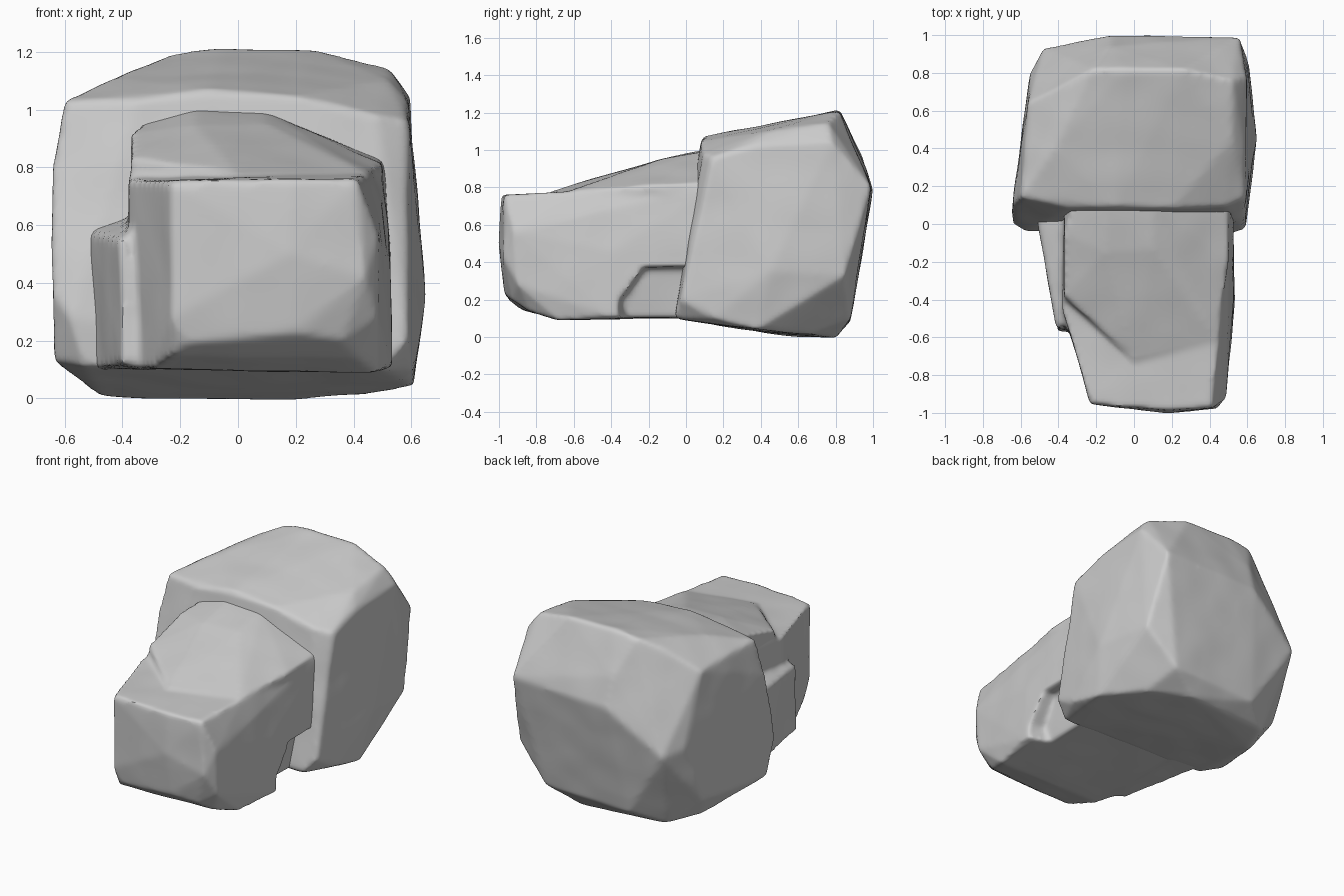
import bpy, bmesh
from mathutils import noise

cube = bpy.data.objects.get("Cube")
if cube:
    bpy.data.objects.remove(cube, do_unlink=True)

stone = bpy.data.materials.new("grey stone")
stone.use_nodes = True
stone.diffuse_color = (0.6, 0.6, 0.6, 1)
stone.node_tree.nodes["Principled BSDF"].inputs["Base Color"].default_value = (0.6, 0.6, 0.6, 1)


def chunk(name, points):
    """Closed faceted block wrapped around its corner points."""
    bm = bmesh.new()
    for p in points:
        bm.verts.new(p)
    hull = bmesh.ops.convex_hull(bm, input=bm.verts)
    spare = {g for g in hull["geom_interior"] + hull["geom_unused"] if isinstance(g, bmesh.types.BMVert)}
    bmesh.ops.delete(bm, geom=list(spare), context="VERTS")
    bmesh.ops.recalc_face_normals(bm, faces=bm.faces)
    mesh = bpy.data.meshes.new(name)
    bm.to_mesh(mesh)
    bm.free()
    mesh.materials.append(stone)
    obj = bpy.data.objects.new(name, mesh)
    bpy.context.collection.objects.link(obj)
    return obj


def weld(obj, other, operation):
    mod = obj.modifiers.new(operation.lower(), "BOOLEAN")
    mod.operation, mod.object, mod.solver = operation, other, "EXACT"
    other.hide_render = True
    other.hide_set(True)


def weather(obj, rounds):
    """Apply the cuts, then wear the edges and ripple the surface slightly."""
    mod = obj.modifiers.new("even skin", "REMESH")
    mod.mode, mod.voxel_size = "VOXEL", 0.016
    mod = obj.modifiers.new("worn edges", "SMOOTH")
    mod.factor, mod.iterations = 0.5, rounds
    graph = bpy.context.evaluated_depsgraph_get()
    mesh = bpy.data.meshes.new_from_object(obj.evaluated_get(graph))
    obj.modifiers.clear()
    obj.data = mesh
    shifts = [v.normal * 0.005 * noise.noise(v.co * 5) for v in mesh.vertices]
    for v, s in zip(mesh.vertices, shifts):
        v.co += s
    bpy.ops.object.select_all(action="DESELECT")
    obj.select_set(True)
    bpy.context.view_layer.objects.active = obj
    bpy.ops.object.shade_smooth_by_angle(angle=0.8)


# Large boulder at the back
large = chunk("large_boulder", [
    # front face
    (-.635, .08, .13), (-.53, -.03, .11), (-.645, .0, .36), (-.58, -.04, .28),
    (.5, -.06, .1), (.59, -.03, .2),
    (-.645, .1, .8), (-.6, .14, 1.03), (-.35, .08, 1.03),
    (.2, .08, 1.05), (.48, .09, .98), (.59, .14, .96), (-.1, .09, 1.07),
    # sloping top
    (-.42, .4, 1.11), (-.34, .74, 1.14), (-.22, .82, 1.195), (-.05, .82, 1.215),
    (.26, .82, 1.21), (.52, .76, 1.145), (.52, .45, 1.1), (.59, .35, 1.02), (.595, .78, 1.04),
    # sides
    (.65, .45, .35), (.61, .15, .1), (.61, .38, .04), (.61, .85, .33),
    (-.57, .45, 1.02), (-.56, .64, 1.0), (-.57, .64, .17), (-.55, .8, .55),
    # back and underside
    (.56, .99, .8), (-.12, 1.0, .78), (-.13, .94, .97), (-.48, .93, .52), (.4, .88, .1),
    (-.2, .88, .08), (.2, .8, -.005), (-.38, .75, .005), (-.48, .53, .005), (.45, .65, .015)])

# Small boulder in front
small = chunk("small_boulder", [
    (-.23, -.95, .75), (.19, -.985, .76), (.41, -.97, .76), (-.23, -.95, .28),
    (.18, -1.005, .5), (.44, -.978, .42), (.2, -.97, .23), (-.18, -.94, .19),
    (.49, -.92, .56), (.485, -.9, .28), (.36, -.93, .2), (-.23, -.89, .15),
    (.42, -.84, .14), (-.3, -.7, .1), (.48, -.68, .09), (-.38, -.45, .76),
    (-.37, -.45, .11), (-.38, .2, .11), (-.37, .2, .78), (.525, -.4, .46),
    (.53, .2, .46), (.535, -.4, .11), (.535, .2, .11), (.45, -.6, .78),
    (.51, .2, .82), (0, -.72, .77)])
hump = chunk("raised_slab", [
    (-.37, .2, .6), (.52, .2, .6), (-.37, -.42, .6), (0, -.74, .6), (.44, -.65, .6),
    (-.37, -.38, .83), (0, -.72, .78), (.44, -.62, .78), (.5, -.2, .81),
    (.5, .2, .83), (-.37, -.05, .92), (-.3, .2, .98), (-.15, -.15, .95),
    (.1, -.13, .95), (-.15, .1, 1), (.1, .1, .99)])
ledge = chunk("side_ledge", [
    (-.51, .1, .1), (-.51, 0, .57), (-.51, .1, .59), (-.4, -.57, .12), (-.41, -.55, .55),
    (-.3, -.57, .1), (-.3, -.5, .6), (-.3, .1, .66), (-.3, .1, .1)])
notch = chunk("notch_cutter", [
    (.44, -.22, .37), (.7, -.24, .38), (.44, .06, .37), (.7, .06, .38),
    (.4, -.3, .05), (.7, -.4, .05), (.4, .06, .05), (.7, .06, .05),
    (.42, -.34, .2), (.7, -.38, .2)])
weld(small, hump, "UNION")
weld(small, ledge, "UNION")
weld(small, notch, "DIFFERENCE")

weather(large, 7)
weather(small, 4)
for helper in (hump, ledge, notch):
    bpy.data.objects.remove(helper, do_unlink=True)
